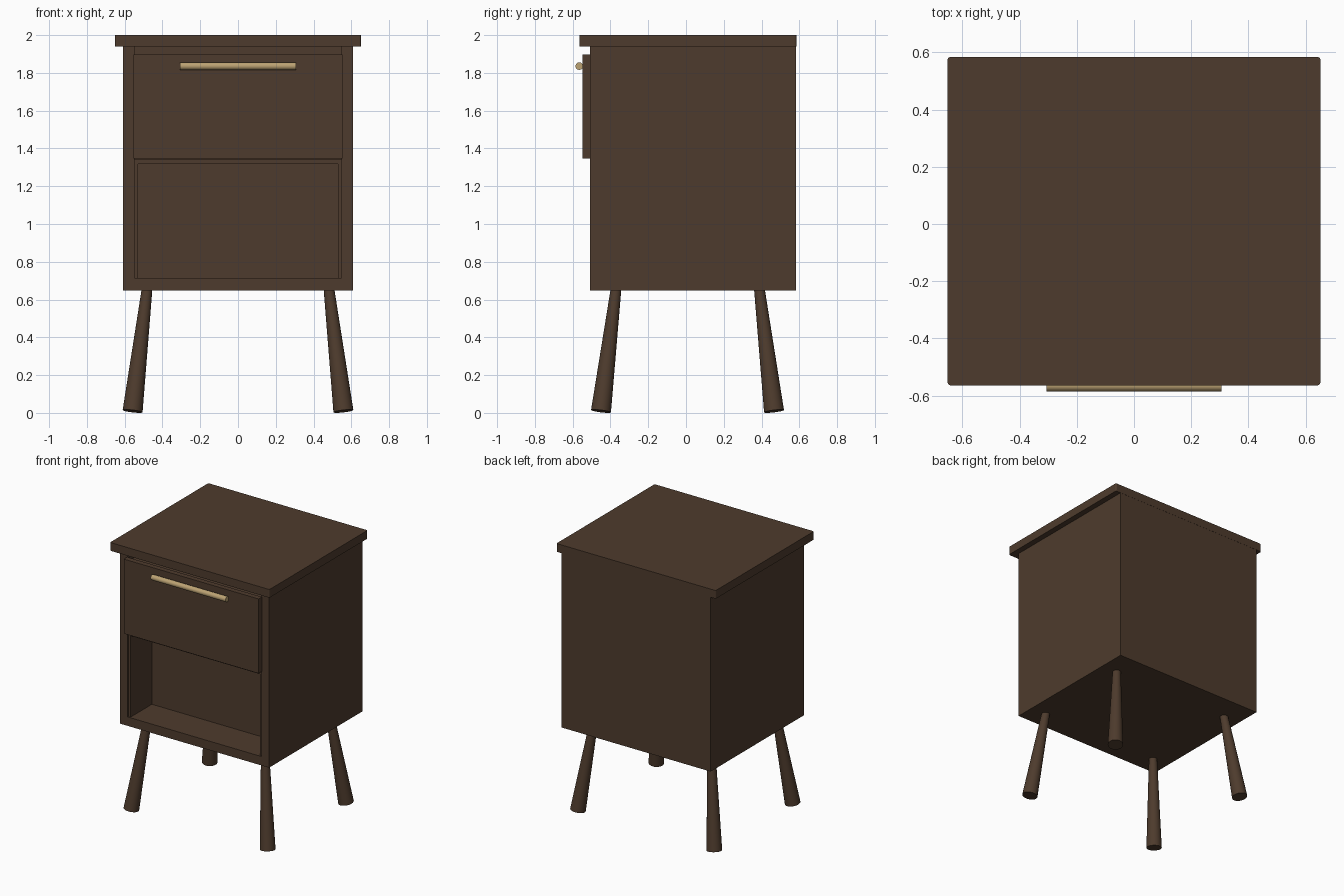
import bpy
import bmesh
from mathutils import Vector

default = bpy.data.objects.get("Cube")
if default:
    bpy.data.objects.remove(default, do_unlink=True)


def make_material(name, rgb):
    mat = bpy.data.materials.new(name)
    mat.use_nodes = True
    mat.diffuse_color = (*rgb, 1)
    mat.node_tree.nodes["Principled BSDF"].inputs["Base Color"].default_value = (*rgb, 1)
    return mat


wood = make_material("dark walnut", (0.076, 0.044, 0.026))
brass = make_material("brushed brass", (0.50, 0.36, 0.17))


def add_object(name, bm, mat):
    mesh = bpy.data.meshes.new(name)
    bm.to_mesh(mesh)
    bm.free()
    mesh.materials.append(mat)
    obj = bpy.data.objects.new(name, mesh)
    bpy.context.collection.objects.link(obj)
    return obj


def box(name, x, y, z, mat=wood):
    """Box from (low, high) pairs on each axis."""
    bm = bmesh.new()
    bmesh.ops.create_cube(bm, size=1)
    for v in bm.verts:
        v.co = [pair[int(c > 0)] for c, pair in zip(v.co, (x, y, z))]
    return add_object(name, bm, mat)


def rod(name, start, end, r_start, r_end, mat, sides=32):
    """Round, optionally tapered bar between two points."""
    start, end = Vector(start), Vector(end)
    axis = end - start
    bm = bmesh.new()
    bmesh.ops.create_cone(bm, cap_ends=True, segments=sides, radius1=r_start,
                          radius2=r_end, depth=axis.length)
    turn = Vector((0, 0, 1)).rotation_difference(axis)
    for v in bm.verts:
        v.co = turn @ v.co + (start + end) / 2
    obj = add_object(name, bm, mat)
    bpy.ops.object.select_all(action="DESELECT")
    obj.select_set(True)
    bpy.context.view_layer.objects.active = obj
    bpy.ops.object.shade_smooth_by_angle()
    return obj


FRONT, BACK, NICHE = -0.508, 0.583, -0.25
BASE, FLOOR, SHELF, RIM = 0.649, 0.715, 1.317, 1.939

# Cabinet body with its front opening
body = box("cabinet_body", (-0.61, 0.61), (FRONT, BACK), (BASE, RIM))
cutter = box("opening_cutter", (-0.548, 0.548), (-1, NICHE), (FLOOR, 2.1))
cutter.hide_render = True
cut = body.modifiers.new("opening", "BOOLEAN")
cut.operation = "DIFFERENCE"
cut.solver = "EXACT"
cut.object = cutter
bpy.context.view_layer.objects.active = body
bpy.ops.object.modifier_apply(modifier=cut.name)
bpy.data.objects.remove(cutter, do_unlink=True)

# Table top with slightly rounded corners
top = box("table_top", (-0.652, 0.652), (-0.564, 0.584), (RIM, 2.0))
bm = bmesh.new()
bm.from_mesh(top.data)
uprights = [e for e in bm.edges if abs(e.verts[0].co.z - e.verts[1].co.z) > 0.01]
bmesh.ops.bevel(bm, geom=uprights, offset=0.01, segments=3, profile=0.5, affect="EDGES")
bm.to_mesh(top.data)
bm.free()

# Niche lining and the shelf above it
for side, name in ((-1, "right"), (1, "left")):
    box(f"niche_lining_{name}", sorted((side * 0.53, side * 0.548)),
        (FRONT + 0.008, NICHE), (FLOOR, SHELF))
box("shelf", (-0.548, 0.548), (FRONT + 0.008, NICHE), (SHELF, 1.345))

# Drawer and handle
box("drawer_box", (-0.53, 0.53), (FRONT, NICHE), (1.346, 1.88))
box("drawer_front", (-0.552, 0.552), (-0.547, FRONT), (1.346, 1.897))
rod("drawer_handle", (-0.306, -0.565, 1.836), (0.306, -0.565, 1.836), 0.02, 0.02, brass)

# Splayed legs, wider at the foot
for side, name in ((-1, "right"), (1, "left")):
    for place, y_foot, y_top in (("front", -0.45, -0.37), ("back", 0.466, 0.388)):
        rod(f"{place}_{name}_leg", (side * 0.558, y_foot, 0.009),
            (side * 0.481, y_top, 0.66), 0.053, 0.028, wood)
